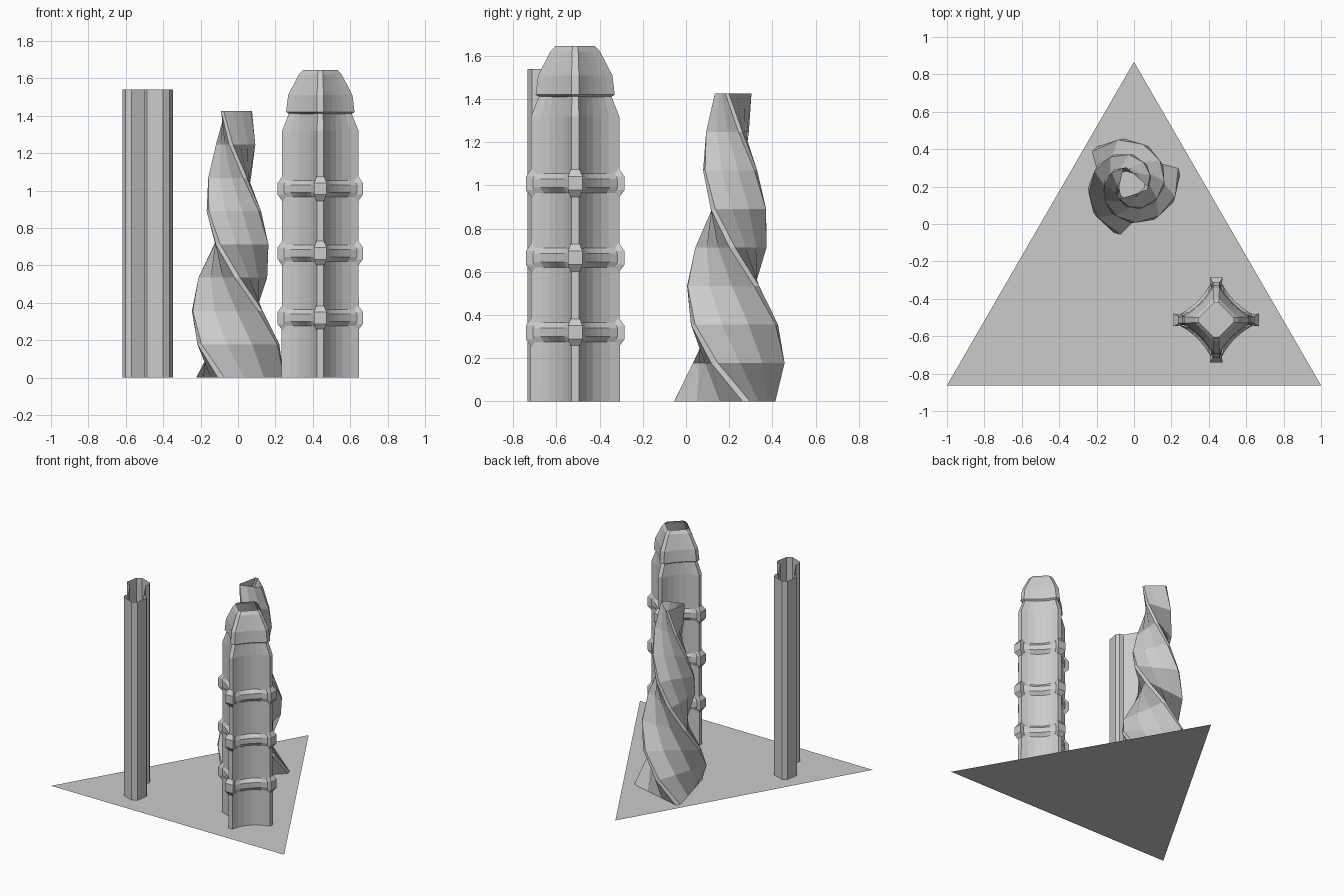
import bpy
from math import sin, cos, radians, pi, sqrt
from mathutils import Vector

if "Cube" in bpy.data.objects:
    bpy.data.objects.remove(bpy.data.objects["Cube"])


def mesh_object(name, verts, faces, location=(0, 0, 0)):
    mesh = bpy.data.meshes.new(name)
    mesh.from_pydata(verts, [], faces)
    mesh.update()
    obj = bpy.data.objects.new(name, mesh)
    obj.location = location
    bpy.context.collection.objects.link(obj)
    return obj


def loft(name, loops, location=(0, 0, 0), capped=False):
    """Join equal-length counter-clockwise loops of points into a shell."""
    n = len(loops[0])
    verts = [p for loop in loops for p in loop]
    faces = [(k * n + i, k * n + (i + 1) % n, (k + 1) * n + (i + 1) % n, (k + 1) * n + i)
             for k in range(len(loops) - 1) for i in range(n)]
    if capped:
        faces += [tuple(reversed(range(n))), tuple(range(len(verts) - n, len(verts)))]
    return mesh_object(name, verts, faces, location)


def spin(x, y, z, angle):
    return (x * cos(angle) - y * sin(angle), x * sin(angle) + y * cos(angle), z)


def star(z, r, w, m, segments=6):
    """Four-pointed section: blunt tips at radius r, hollow sides passing through (m, m)."""
    a, b = Vector((r, w)), Vector((w, r))
    ctrl = Vector((m, m)) * 2 - (a + b) / 2
    side = []
    for i in range(segments + 1):
        t = i / segments
        side.append(a * (1 - t) ** 2 + ctrl * 2 * t * (1 - t) + b * t * t)
    return [spin(p.x, p.y, z, q * pi / 2) for q in range(4) for p in side]


# Triangular ground plate
mesh_object("base_plate", [(-1, -.863, 0), (1, -.863, 0), (0, .867, 0)], [(0, 1, 2)])

# Star-shaped tower: open shaft, three bands with tip clamps, tapered crown
star_at = (.44, -.513, 0)
loft("star_shaft", [star(*s) for s in (
    (0, .208, .017, .083), (.7, .204, .017, .083),
    (1.32, .204, .017, .083), (1.42, .165, .015, .08))], star_at)
loft("star_crown", [star(*s) for s in (
    (1.41, .165, .014, .08), (1.42, .183, .018, .09), (1.51, .172, .017, .085),
    (1.62, .115, .014, .064), (1.645, .092, .012, .052))], star_at)
for k, zc in enumerate((.32, .665, 1.01)):
    loft(f"star_band_{k + 1}", [star(zc + dz, r, .03, m) for dz, r, m in (
        (-.045, .185, .083), (-.02, .195, .1), (.02, .195, .1), (.045, .185, .083))], star_at)
    for q in range(4):
        loops = []
        for dz, r, w in ((-.07, .2, .018), (-.032, .228, .034), (.032, .228, .034), (.07, .2, .018)):
            corners = ((.175, -w * .8), (r, -w), (r, w), (.175, w * .8))
            loops.append([spin(x, y, zc + dz, q * pi / 2) for x, y in corners])
        loft(f"star_clamp_{k + 1}_{q + 1}", loops, star_at, capped=True)

# Twisted tower: tapering blunt triangle turning clockwise as it rises
steps, height = 8, 1.425
loops = []
for k in range(steps + 1):
    t = k / steps
    r, w = .27 - .175 * t, .018 - .009 * t
    loop = []
    for q in range(3):
        turn = radians(15 - 267 * t + 120 * q)
        a, b = Vector((r, w, 0)), Vector(spin(r, -w, 0, 2 * pi / 3))
        for p in (Vector((r, -w, 0)), a, a.lerp(b, 1 / 3), a.lerp(b, 2 / 3)):
            loop.append(spin(p.x, p.y, height * t, turn))
    loops.append(loop)
loft("twisted_tower", loops, (-.02, .21, 0))

# Plain tower: open straight tube with a dumbbell section, turned to face its corner
half = [(.08, .055), (.10, .08), (.13, .08), (.2, .02)]
outline = half + [(u, -v) for u, v in reversed(half)]
outline += [(-u, -v) for u, v in outline]
outline.reverse()
loft("plain_tower", [[spin(u, v, z, radians(120)) for u, v in outline] for z in (0, 1.54)],
     (-.483, -.55, 0))
